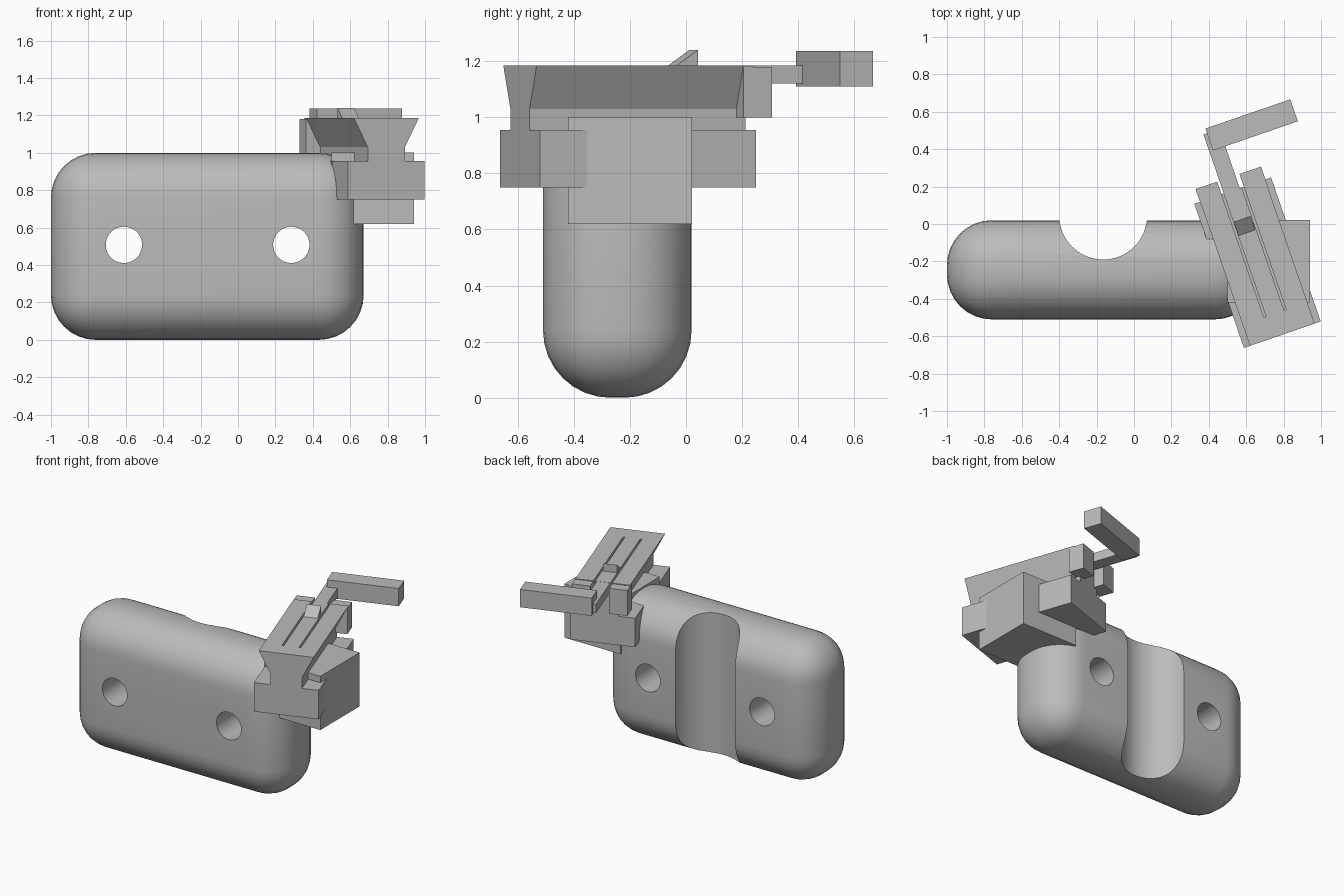
import bpy, bmesh, math
from mathutils import Matrix, Vector

if "Cube" in bpy.data.objects:
    bpy.data.objects.remove(bpy.data.objects["Cube"], do_unlink=True)

grey = bpy.data.materials.new("plain_grey")
grey.use_nodes = True
grey.diffuse_color = (0.5, 0.5, 0.5, 1)
grey.node_tree.nodes["Principled BSDF"].inputs["Base Color"].default_value = (0.5, 0.5, 0.5, 1)

# Rail frame: local x across, local y along, origin at the front centre
RAIL = Matrix.Translation((0.793, -0.592, 0)) @ Matrix.Rotation(math.radians(19), 4, "Z")
WORLD = Matrix.Identity(4)


def finish(name, bm, frame=WORLD):
    bmesh.ops.recalc_face_normals(bm, faces=bm.faces)
    bm.transform(frame)
    mesh = bpy.data.meshes.new(name)
    bm.to_mesh(mesh)
    bm.free()
    mesh.materials.append(grey)
    obj = bpy.data.objects.new(name, mesh)
    bpy.context.collection.objects.link(obj)
    return obj


def box(name, low, high, frame=WORLD, radius=0):
    bm = bmesh.new()
    bmesh.ops.create_cube(bm, size=1)
    low, high = Vector(low), Vector(high)
    bmesh.ops.scale(bm, vec=high - low, verts=bm.verts)
    bmesh.ops.translate(bm, vec=(low + high) / 2, verts=bm.verts)
    if radius:
        bmesh.ops.bevel(bm, geom=bm.edges[:], offset=radius, segments=8,
                        profile=0.5, affect="EDGES")
    return finish(name, bm, frame)


def prism(name, points, extrude, frame=RAIL):
    bm = bmesh.new()
    face = bm.faces.new([bm.verts.new(p) for p in points])
    new = bmesh.ops.extrude_face_region(bm, geom=[face])["geom"]
    bmesh.ops.translate(bm, vec=extrude, verts=[v for v in new if isinstance(v, bmesh.types.BMVert)])
    return finish(name, bm, frame)


def cylinder(name, centre, radius, axis):
    bm = bmesh.new()
    bmesh.ops.create_cone(bm, cap_ends=True, segments=64, radius1=radius, radius2=radius, depth=3)
    turn = Matrix.Rotation(math.pi / 2, 4, "X") if axis == "y" else WORLD
    return finish(name, bm, Matrix.Translation(centre) @ turn)


def carve(obj, cutters):
    for cutter in cutters:
        mod = obj.modifiers.new("cut", "BOOLEAN")
        mod.operation, mod.solver, mod.object = "DIFFERENCE", "EXACT", cutter
    bpy.context.view_layer.update()
    result = bpy.data.meshes.new_from_object(obj.evaluated_get(bpy.context.evaluated_depsgraph_get()))
    obj.modifiers.clear()
    obj.data = result
    for cutter in cutters:
        bpy.data.objects.remove(cutter, do_unlink=True)


# Rounded body with a vertical channel at the back and two through holes
body = box("body", (-1, -0.51, 0), (0.672, 0.02, 1), radius=0.24)
carve(body, [cylinder("channel_cutter", (-0.165, 0.045, 0.5), 0.235, "z")]
      + [cylinder("hole_cutter", (x, 0, 0.508), 0.097, "y") for x in (-0.61, 0.285)])
bpy.ops.object.select_all(action="DESELECT")
body.select_set(True)
bpy.context.view_layer.objects.active = body
bpy.ops.object.shade_smooth_by_angle(angle=math.radians(35))

# Side block and angled base
box("side_block", (0.5, -0.42, 0.62), (0.94, 0.021, 1.001))
box("rail_base", (-0.217, 0, 0.75), (0.217, 0.815, 0.955), RAIL)

# Flared rail with two slim grooves
half = [(0.105, 0.95), (0.105, 1.03), (0.183, 1.185)]
outline = half + [(-x, z) for x, z in reversed(half)]
rail = prism("rail", [(x, 0, z) for x, z in outline], (0, 0.815, 0))
carve(rail, [box("groove_cutter", (x - 0.006, 0.12, 1.12), (x + 0.006, 0.9, 1.3), RAIL)
             for x in (-0.057, 0.057)])

# Rear posts on either side of the arm
for side, name in ((-1, "right_post"), (1, "left_post")):
    low, high = sorted((side * 0.063, side * 0.185))
    box(name, (low, 0.78, 1.0), (high, 0.887, 1.18), RAIL)

# Sliding arm, handle bar and wedge catch
box("slide_arm", (-0.05, 0.75, 1.12), (0.04, 1.15, 1.184), RAIL)
box("handle_bar", (-0.03, 1.052, 1.11), (0.45, 1.176, 1.236), RAIL)
prism("wedge_catch", [(-0.05, 0.57, 1.18), (-0.05, 0.655, 1.24), (-0.05, 0.655, 1.18)], (0.095, 0, 0))
